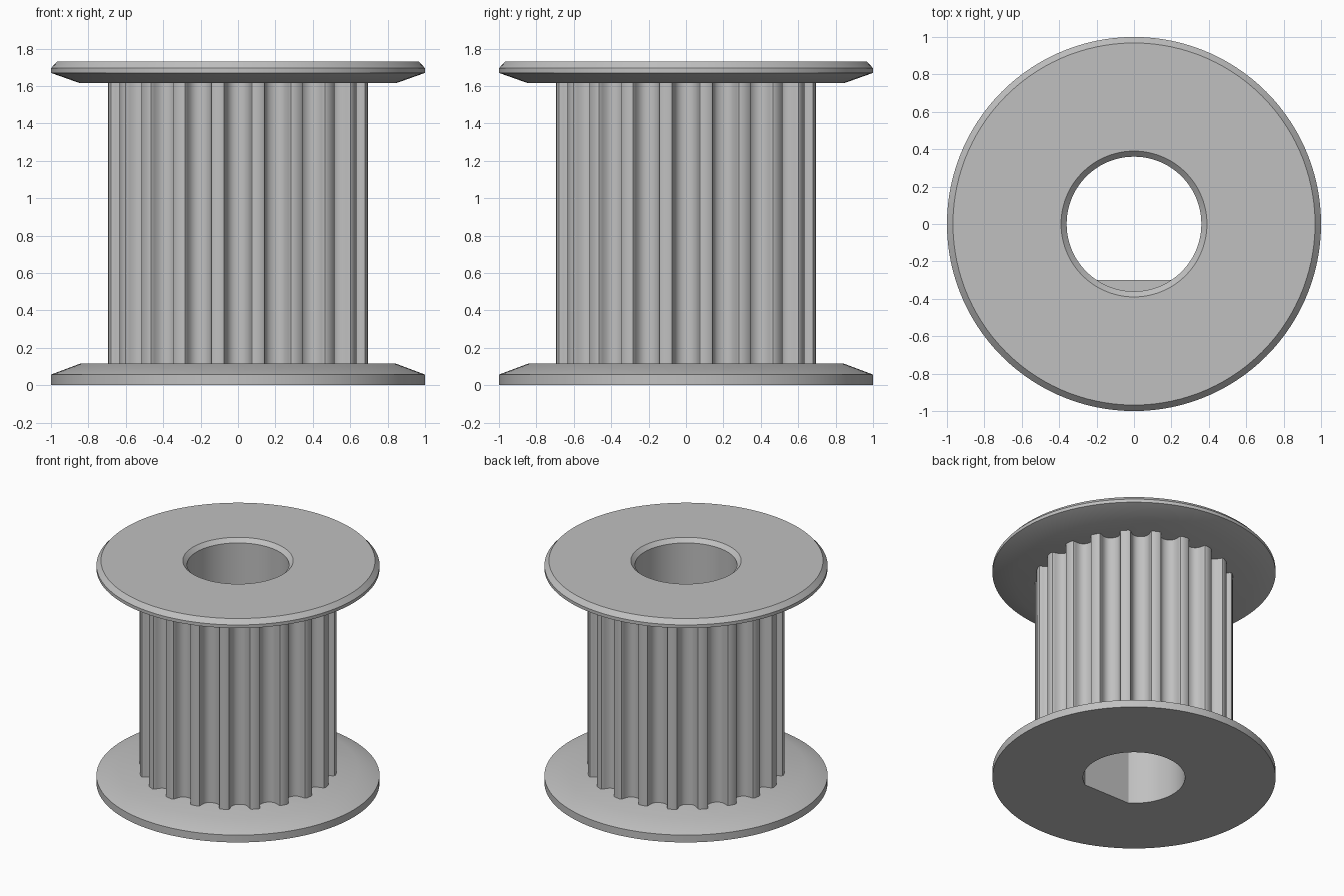
import bpy, bmesh
from math import sin, cos, pi, sqrt

cube = bpy.data.objects.get("Cube")
if cube:
    bpy.data.objects.remove(cube, do_unlink=True)

TEETH = 20
CORE_R = 0.70
BORE_R = 0.36
HEIGHT = 1.73

grey = bpy.data.materials.new("plain_grey")
grey.use_nodes = True
grey.diffuse_color = (0.53, 0.53, 0.53, 1)
grey.node_tree.nodes["Principled BSDF"].inputs["Base Color"].default_value = grey.diffuse_color


def circle(r, n=120):
    return [(r * cos(2 * pi * i / n), r * sin(2 * pi * i / n)) for i in range(n)]


def loft(name, layers):
    """Capped solid through a stack of (outline, z) layers."""
    bm = bmesh.new()
    rings = [[bm.verts.new((x, y, z)) for x, y in outline] for outline, z in layers]
    n = len(rings[0])
    for low, high in zip(rings, rings[1:]):
        for i in range(n):
            j = (i + 1) % n
            bm.faces.new((low[i], low[j], high[j], high[i]))
    bm.faces.new(rings[0][::-1])
    bm.faces.new(rings[-1])
    mesh = bpy.data.meshes.new(name)
    bm.to_mesh(mesh)
    bm.free()
    mesh.materials.append(grey)
    obj = bpy.data.objects.new(name, mesh)
    bpy.context.collection.objects.link(obj)
    return obj


def turned(name, profile, n=120):
    return loft(name, [(circle(r, n), z) for r, z in profile])


def activate(obj):
    bpy.ops.object.select_all(action="DESELECT")
    obj.select_set(True)
    bpy.context.view_layer.objects.active = obj


def subtract(obj, cutter):
    mod = obj.modifiers.new("cut", "BOOLEAN")
    mod.operation = "DIFFERENCE"
    mod.solver = "EXACT"
    mod.object = cutter
    activate(obj)
    bpy.ops.object.modifier_apply(modifier=mod.name)


# Half of one rounded belt groove: (sideways offset, depth)
half = [(0.0856, 0), (0.0742, 0.0043), (0.0685, 0.015), (0.0663, 0.027),
        (0.0627, 0.039), (0.0578, 0.051), (0.0517, 0.062), (0.041, 0.073),
        (0.028, 0.081), (0.014, 0.0845)]
groove = [(-u, d) for u, d in half] + [(0, 0.086)] + [(u, d) for u, d in half[::-1]]
mouth_r = sqrt(CORE_R ** 2 - half[0][0] ** 2)


def toothed_outline():
    points = []
    for k in range(TEETH):
        a = -pi / 2 + 2 * pi * k / TEETH
        for u, d in groove:
            r = mouth_r - d
            points.append((r * cos(a) - u * sin(a), r * sin(a) + u * cos(a)))
        # crown of the tooth
        b = a + pi / TEETH
        points.append((CORE_R * cos(b), CORE_R * sin(b)))
    return points


# Main parts
teeth = toothed_outline()
parts = [
    turned("bottom_flange", [(1, 0), (1, 0.057), (0.845, 0.115)]),
    loft("toothed_core", [(teeth, 0.115), (teeth, 1.615)]),
    turned("top_flange", [(0.845, 1.615), (1, 1.67), (1, 1.695), (0.968, HEIGHT)]),
]

# Bore cutter: chamfered at the top, with a flat along its lower half
bore = turned("bore_cutter", [(BORE_R, -0.1), (BORE_R, HEIGHT - 0.03),
                              (BORE_R + 0.03, HEIGHT), (BORE_R + 0.06, HEIGHT + 0.03)], 96)
block = [(-0.5, -0.6), (0.5, -0.6), (0.5, -0.3), (-0.5, -0.3)]
flat = loft("flat_cutter", [(block, -0.3), (block, HEIGHT / 2)])
subtract(bore, flat)

for part in parts:
    subtract(part, bore)
    activate(part)
    bpy.ops.object.shade_smooth_by_angle(angle=pi / 6)

for helper in (bore, flat):
    bpy.data.objects.remove(helper, do_unlink=True)
